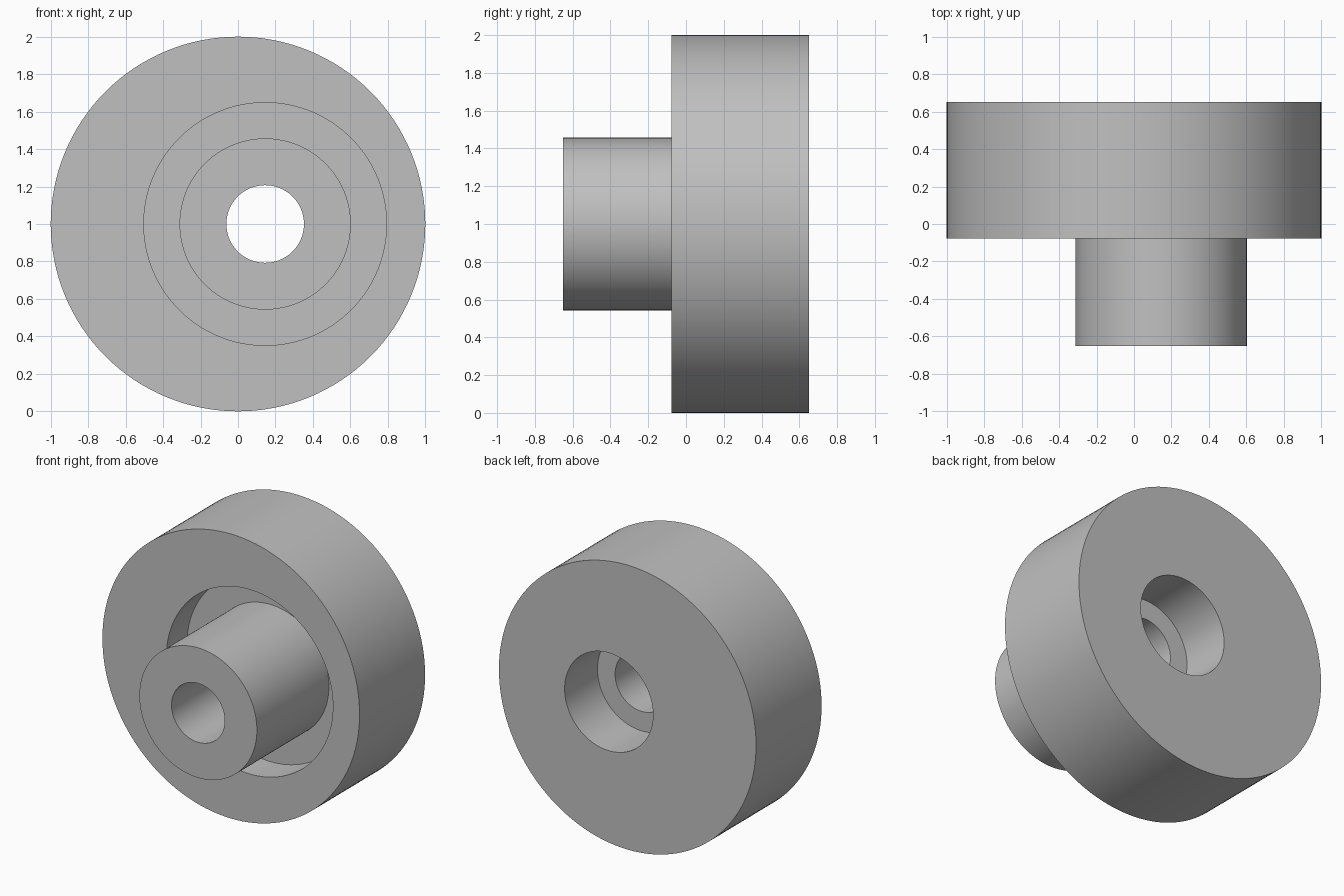
import bpy
import bmesh
import math

SEGMENTS = 128
OFFSET = 0.145          # sideways shift of the hub and bore axis
AXIS_Z = 1.0

default = bpy.data.objects.get("Cube")
if default:
    bpy.data.objects.remove(default, do_unlink=True)

# Plain grey metal
grey = bpy.data.materials.new("grey_metal")
colour = (0.53, 0.53, 0.53, 1.0)
grey.diffuse_color = colour
grey.use_nodes = True
grey.node_tree.nodes["Principled BSDF"].inputs["Base Color"].default_value = colour


def add_ring(bm, centre_x, radius, y):
    ring = []
    for i in range(SEGMENTS):
        a = 2 * math.pi * i / SEGMENTS
        ring.append(bm.verts.new((centre_x + radius * math.cos(a), y,
                                  AXIS_Z + radius * math.sin(a))))
    return ring


def ring_solid(name, rings):
    """Skin a closed loop of circles (centre x, radius, y) into a solid."""
    bm = bmesh.new()
    loops = [add_ring(bm, *r) for r in rings]
    for k, a in enumerate(loops):
        b = loops[(k + 1) % len(loops)]
        for i in range(SEGMENTS):
            j = (i + 1) % SEGMENTS
            bm.faces.new((a[i], a[j], b[j], b[i]))
    bmesh.ops.recalc_face_normals(bm, faces=bm.faces)
    mesh = bpy.data.meshes.new(name)
    bm.to_mesh(mesh)
    bm.free()
    mesh.materials.append(grey)
    obj = bpy.data.objects.new(name, mesh)
    bpy.context.collection.objects.link(obj)
    bpy.ops.object.select_all(action='DESELECT')
    obj.select_set(True)
    bpy.context.view_layer.objects.active = obj
    bpy.ops.object.shade_smooth_by_angle(angle=math.radians(30))
    return obj


FRONT, FACE, FLOOR, SHOULDER, BACK = -0.65, -0.078, 0.15, 0.285, 0.65
BORE, COUNTERBORE, HUB, RECESS, DISC = 0.207, 0.344, 0.457, 0.648, 1.0

# Eccentric disc with recessed front, offset hub and stepped bore
ring_solid("eccentric_disc_with_hub", [
    (OFFSET, BORE, FRONT),
    (OFFSET, HUB, FRONT),
    (OFFSET, HUB, FLOOR),
    (OFFSET, RECESS, FLOOR),
    (OFFSET, RECESS, FACE),
    (0.0, DISC, FACE),
    (0.0, DISC, BACK),
    (OFFSET, COUNTERBORE, BACK),
    (OFFSET, COUNTERBORE, SHOULDER),
    (OFFSET, BORE, SHOULDER),
])
